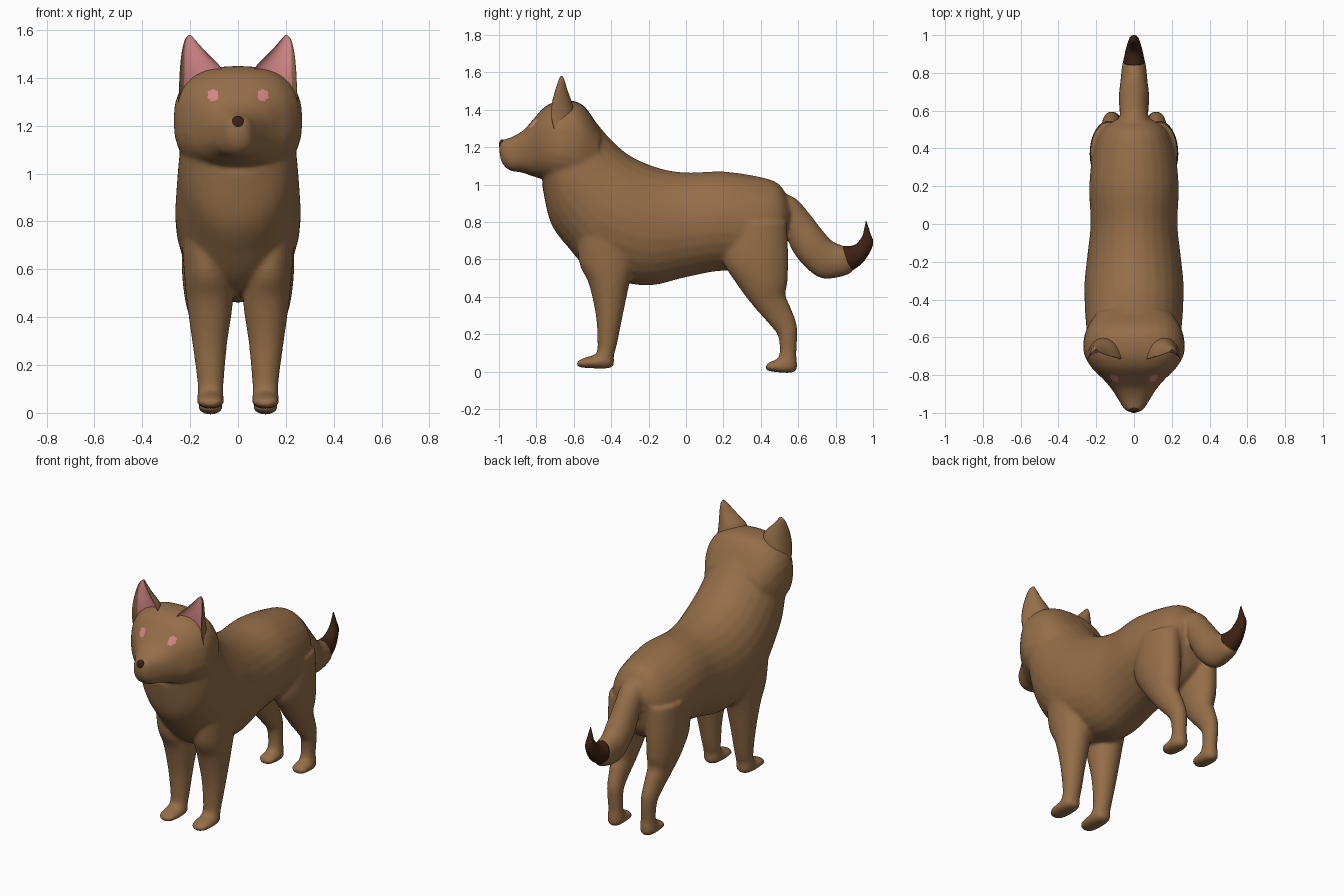
import bpy, bmesh, math

if "Cube" in bpy.data.objects:
    bpy.data.objects.remove(bpy.data.objects["Cube"])

def material(name, rgb):
    m = bpy.data.materials.new(name)
    m.diffuse_color = (*rgb, 1)
    m.use_nodes = True
    m.node_tree.nodes["Principled BSDF"].inputs["Base Color"].default_value = m.diffuse_color
    return m

BROWN = material("brown_fur", (0.30, 0.155, 0.065))
DARK = material("dark_brown", (0.045, 0.016, 0.006))
PINK = material("pink", (0.66, 0.24, 0.24))

def spline(stations, steps):
    """Catmull-Rom interpolation of station tuples."""
    s = [stations[0]] + list(stations) + [stations[-1]]
    out = []
    for i in range(1, len(s) - 2):
        for k in range(steps):
            t = k / steps
            out.append([0.5 * (2 * b + (c - a) * t + (2 * a - 5 * b + 4 * c - d) * t * t
                               + (3 * b - a - 3 * c + d) * t ** 3)
                        for a, b, c, d in zip(*s[i - 1:i + 3])])
    return out + [list(stations[-1])]

def skin(bm, rings):
    """Bridge rings of points and cap both ends."""
    vs = [[bm.verts.new(p) for p in r] for r in rings]
    n = len(vs[0])
    for a, b in zip(vs, vs[1:]):
        for j in range(n):
            bm.faces.new((a[j], a[(j + 1) % n], b[(j + 1) % n], b[j]))
    bm.faces.new(vs[0][::-1])
    bm.faces.new(vs[-1])

def loft(bm, stations, side=1, p=2.0, n=28):
    """Stations: y,z of one edge, y,z of the other edge, half width, x centre."""
    def sp(v):
        return math.copysign(abs(v) ** (2 / p), v)
    rings = []
    for y1, z1, y2, z2, w, cx in spline(stations, 5):
        ring = []
        for j in range(n):
            t = 2 * math.pi * j / n
            u, v = sp(math.cos(t)), sp(math.sin(t))
            ring.append((side * cx + w * u, (y1 + y2 + (y1 - y2) * v) / 2,
                         (z1 + z2 + (z1 - z2) * v) / 2))
        rings.append(ring)
    skin(bm, rings)

def finish(bm, name, mats):
    bmesh.ops.recalc_face_normals(bm, faces=bm.faces)
    me = bpy.data.meshes.new(name)
    bm.to_mesh(me)
    bm.free()
    for m in mats:
        me.materials.append(m)
    for f in me.polygons:
        f.use_smooth = True
    ob = bpy.data.objects.new(name, me)
    bpy.context.collection.objects.link(ob)
    return ob

torso = [(.56, .90, .54, .74, .10, 0), (.50, 1.0, .50, .60, .17, 0), (.40, 1.04, .38, .52, .215, 0),
         (.20, 1.07, .20, .54, .237, 0), (0, 1.065, 0, .505, .23, 0), (-.15, 1.09, -.18, .462, .247, 0),
         (-.30, 1.155, -.32, .475, .262, 0), (-.40, 1.24, -.50, .53, .26, 0),
         (-.47, 1.32, -.635, .67, .252, 0), (-.52, 1.38, -.725, .80, .242, 0),
         (-.60, 1.42, -.77, 1.0, .225, 0)]
head = [(-.45, 1.28, -.50, 1.0, .20, 0), (-.55, 1.425, -.58, .98, .255, 0),
        (-.66, 1.45, -.69, 1.0, .268, 0), (-.75, 1.42, -.77, 1.03, .225, 0),
        (-.82, 1.345, -.82, 1.045, .165, 0), (-.87, 1.29, -.88, 1.065, .118, 0),
        (-.93, 1.255, -.94, 1.075, .08, 0), (-.982, 1.238, -.98, 1.11, .05, 0),
        (-.997, 1.21, -.997, 1.16, .02, 0)]
front_leg = [(-.58, .85, -.25, .85, .09, .155), (-.575, .60, -.27, .60, .097, .13),
             (-.52, .47, -.302, .47, .097, .118), (-.482, .30, -.338, .30, .074, .118),
             (-.473, .15, -.368, .15, .057, .115), (-.478, .10, -.385, .09, .054, .115),
             (-.50, .088, -.398, .022, .056, .115), (-.55, .072, -.54, .02, .054, .115),
             (-.583, .055, -.583, .028, .03, .115)]
hind_leg = [(.22, .80, .54, .80, .10, .13), (.20, .60, .547, .62, .10, .135),
            (.27, .47, .543, .48, .087, .135), (.36, .35, .532, .41, .067, .13),
            (.448, .25, .557, .35, .053, .125), (.492, .19, .594, .24, .046, .12),
            (.50, .10, .59, .10, .043, .115), (.485, .068, .585, 0, .05, .115),
            (.45, .053, .46, 0, .05, .115), (.427, .037, .427, .01, .03, .115)]
tail = [(.45, .98, .48, .75, .09, 0), (.58, .93, .53, .78, .077, 0), (.65, .858, .557, .67, .077, 0),
        (.72, .768, .627, .57, .081, 0), (.78, .70, .73, .498, .072, 0),
        (.845, .672, .87, .52, .06, 0), (.88, .655, .90, .57, .035, 0)]
tail_end = [(.838, .672, .878, .533, .058, 0), (.90, .677, .95, .588, .043, 0),
            (.94, .72, 1.0, .68, .027, 0), (.953, .765, .984, .745, .014, 0),
            (.961, .805, .965, .805, .002, 0)]

# Body: overlapping lofts fused into one smooth skin
bm = bmesh.new()
loft(bm, torso)
loft(bm, head, p=2.5)
loft(bm, tail)
for s in (-1, 1):
    loft(bm, front_leg, s)
    loft(bm, hind_leg, s)
raw = finish(bm, "body_raw", [])
rem = raw.modifiers.new("fuse", 'REMESH')
rem.mode = 'VOXEL'
rem.voxel_size = 0.01
smo = raw.modifiers.new("soften", 'SMOOTH')
smo.factor = 0.5
smo.iterations = 10
dg = bpy.context.evaluated_depsgraph_get()
me = bpy.data.meshes.new_from_object(raw.evaluated_get(dg))
bpy.data.objects.remove(raw)
me.materials.clear()
me.materials.append(BROWN)
me.materials.append(PINK)
body = bpy.data.objects.new("body", me)
bpy.context.collection.objects.link(body)
for f in me.polygons:
    f.use_smooth = True
    c = f.center
    # Eyes: small pink patches on the face
    eye = math.hypot(abs(c.x) - .105, c.z - 1.328) < .024 and c.y < -.68
    f.material_index = 1 if eye else 0

# Dark tail tip
bm = bmesh.new()
loft(bm, tail_end)
finish(bm, "tail_tip", [DARK])

# Ears: crescent sections with a pink hollow front
ear = [(1.26, .08, .25, -.70, -.57), (1.36, .065, .247, -.725, -.59), (1.44, .07, .243, -.72, -.61),
       (1.51, .135, .235, -.70, -.635), (1.56, .18, .222, -.682, -.65), (1.58, .197, .205, -.67, -.66)]
for s, name in ((-1, "right_ear"), (1, "left_ear")):
    bm = bmesh.new()
    rings, n = [], 32
    for z, xi, xo, yf, yb in spline(ear, 5):
        ring = []
        for j in range(n):
            t = 2 * math.pi * (j + .5) / n
            v = math.sin(t)
            y = yf + (yb - yf) * (v if v > 0 else -.4 * v)
            ring.append((s * ((xi + xo) / 2 + (xo - xi) / 2 * math.cos(t)), y, z))
        rings.append(ring)
    skin(bm, rings)
    for i, f in enumerate(bm.faces):
        t = 2 * math.pi * (i % n + 1) / n
        if i < n * (len(rings) - 1) and math.sin(t) < -.1 and math.cos(t) < .75:
            f.material_index = 1
    finish(bm, name, [BROWN, PINK])

# Nose with a short groove below it
bm = bmesh.new()
for z, rx, ry, rz in ((1.212, .028, .018, .03), (1.175, .01, .012, .022)):
    r = bmesh.ops.create_uvsphere(bm, u_segments=20, v_segments=12, radius=1)
    for v in r["verts"]:
        v.co = (v.co.x * rx, -.982 + v.co.y * ry, z + v.co.z * rz)
finish(bm, "nose", [DARK])
